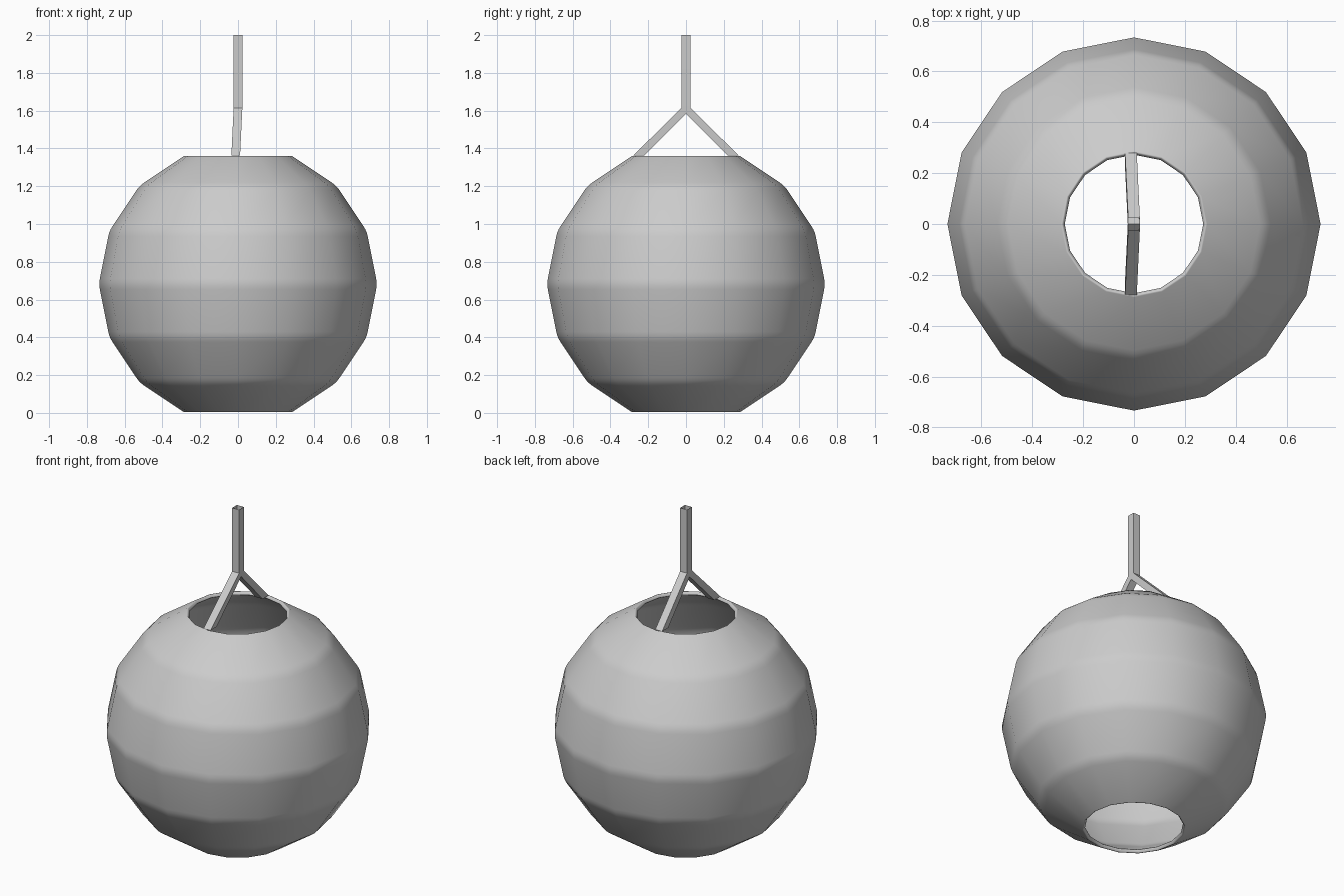
import bpy, bmesh, math
from mathutils import Vector

if "Cube" in bpy.data.objects:
    bpy.data.objects.remove(bpy.data.objects["Cube"])

R, CZ, T, SIDES = 0.737, 0.682, 0.022, 16


def finish(name, bm, angle):
    bmesh.ops.recalc_face_normals(bm, faces=bm.faces[:])
    me = bpy.data.meshes.new(name)
    bm.to_mesh(me)
    bm.free()
    ob = bpy.data.objects.new(name, me)
    bpy.context.collection.objects.link(ob)
    bpy.ops.object.select_all(action='DESELECT')
    ob.select_set(True)
    bpy.context.view_layer.objects.active = ob
    bpy.ops.object.shade_smooth_by_angle(angle=math.radians(angle))
    return ob


def arc(r, end=None):
    return [Vector((r * math.cos(a), CZ + r * math.sin(a)))
            for a in (math.radians(22.5 * k) for k in range(-3, 4))]


# Globe shade: closed wall profile with softened ring corners
outer, inner = arc(R), arc(R - T)
slant = Vector((0.556, 0.831)) * T
inner[-1] = outer[-1] - slant
inner[0] = outer[0] - Vector((slant.x, -slant.y))
corners = outer + inner[::-1]
rim = {0, 6, 7, 13}
profile = []
n = len(corners)
for i, p in enumerate(corners):
    d = 0.007 if i in rim else 0.03
    a = p + (corners[i - 1] - p).normalized() * d
    b = p + (corners[(i + 1) % n] - p).normalized() * d
    profile += [a.lerp(p, t).lerp(p.lerp(b, t), t) for t in (0, 0.33, 0.67, 1)]

bm = bmesh.new()
rings = []
for s in range(SIDES):
    a = 2 * math.pi * s / SIDES
    rings.append([bm.verts.new((p.x * math.cos(a), p.x * math.sin(a), p.y)) for p in profile])
m = len(profile)
for s in range(SIDES):
    u, v = rings[s], rings[(s + 1) % SIDES]
    for i in range(m):
        j = (i + 1) % m
        bm.faces.new((u[i], v[i], v[j], u[j]))
finish("globe_shade", bm, 40)

# Forked hanger: square open tubes, legs leaning slightly to -x
W = 0.023
half = [(0.023, 2.0), (0.023, 1.615), (0.28, 1.362), (0.221, 1.362)]
outline = half + [(0, 1.585)] + [(-y, z) for y, z in half[::-1]]
bm = bmesh.new()


def lean(z):
    return -0.012 * max(0, 1.615 - z) / 0.25


L, Rt = [[bm.verts.new((sx * W + lean(z), y, z)) for y, z in outline] for sx in (-1, 1)]
k = len(outline)
open_ends = {2, 5, 8}
for i in range(k):
    if i not in open_ends:
        j = (i + 1) % k
        bm.faces.new((L[i], L[j], Rt[j], Rt[i]))
for side in (L, Rt):
    bm.faces.new((side[0], side[1], side[7], side[8]))
    bm.faces.new((side[1], side[2], side[3], side[4]))
    bm.faces.new((side[7], side[4], side[5], side[6]))
    bm.faces.new((side[1], side[4], side[7]))
finish("forked_hanger", bm, 20)
